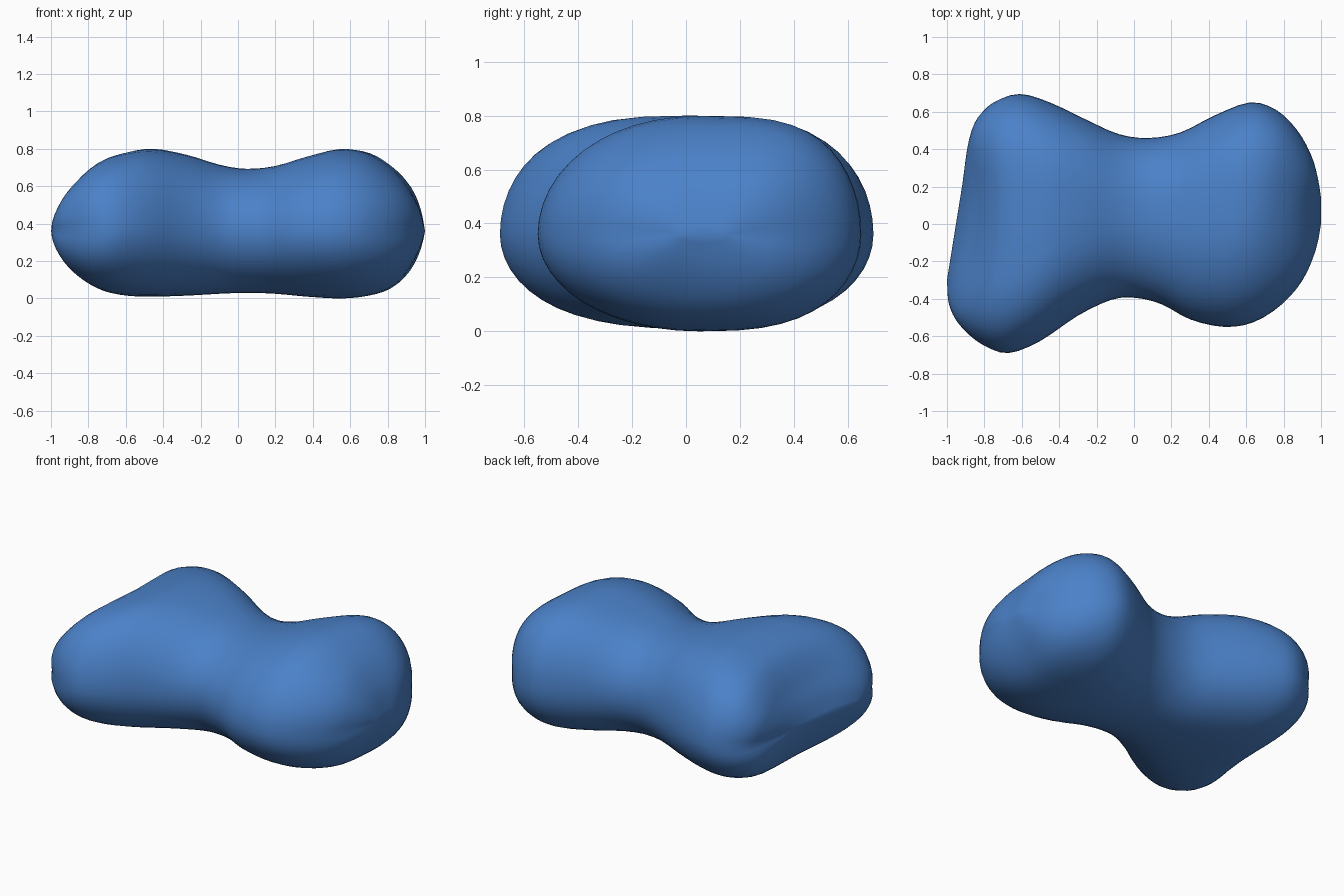
import bpy, bmesh, math

if "Cube" in bpy.data.objects:
    bpy.data.objects.remove(bpy.data.objects["Cube"])

# Slanted sections: front point x,y, back point x,y, bottom z, top z, front boxiness
SECTIONS = [
    (-1.00, -0.30, -0.91, 0.26, 0.36, 0.36, 2.6),
    (-0.99, -0.41, -0.885, 0.40, 0.265, 0.465, 3.2),
    (-0.96, -0.49, -0.86, 0.49, 0.18, 0.545, 3.6),
    (-0.90, -0.57, -0.82, 0.58, 0.10, 0.64, 3.7),
    (-0.80, -0.65, -0.74, 0.655, 0.04, 0.735, 3.6),
    (-0.67, -0.69, -0.61, 0.695, 0.015, 0.78, 3.3),
    (-0.50, -0.625, -0.45, 0.65, 0.01, 0.80, 3.0),
    (-0.30, -0.49, -0.25, 0.555, 0.015, 0.768, 2.6),
    (-0.12, -0.405, -0.08, 0.48, 0.025, 0.715, 2.2),
    (0.01, -0.395, 0.08, 0.46, 0.03, 0.693, 2.1),
    (0.15, -0.43, 0.25, 0.49, 0.025, 0.708, 2.1),
    (0.30, -0.51, 0.43, 0.58, 0.01, 0.757, 2.1),
    (0.48, -0.55, 0.62, 0.65, 0.0, 0.798, 2.1),
    (0.64, -0.525, 0.76, 0.61, 0.012, 0.78, 2.1),
    (0.79, -0.43, 0.865, 0.51, 0.05, 0.71, 2.2),
    (0.90, -0.30, 0.94, 0.38, 0.13, 0.615, 2.3),
    (0.97, -0.14, 0.98, 0.25, 0.24, 0.50, 2.3),
    (1.00, 0.0, 1.00, 0.14, 0.36, 0.36, 2.3),
]
SIDES, STEPS, MID_Z = 48, 3, 0.36


def clamp(v):
    return max(0.0, min(1.0, v))


def spline(a, b, c, d, t):
    return 0.5 * (2 * b + (c - a) * t + (2 * a - 5 * b + 4 * c - d) * t * t
                  + (3 * b - a - 3 * c + d) * t ** 3)


def make_ring(bm, s):
    fx, fy, bx, by, z0, z1, front_box = s
    mid = (fx + bx) / 2
    blend = clamp((z1 - z0) / 0.45)
    back_box = 3.5 - 1.2 * math.exp(-((mid - 0.05) / 0.28) ** 2)
    # Sink the middle of each end between its two corner knobs
    bow = blend * (0.10 * clamp((-0.3 - mid) / 0.45) - 0.04 * clamp((mid - 0.4) / 0.4))
    ring = []
    for i in range(SIDES):
        a = 2 * math.pi * i / SIDES
        c, h = math.cos(a), math.sin(a)
        # Boxier on top, rounder underneath, plain ellipse at the tips
        box = (back_box if c > 0 else front_box) - 2
        n = 2 + box * blend * (1 if h > 0 else 0.55)
        w = math.copysign(abs(c) ** (2 / n), c) if abs(c) > 1e-9 else 0.0
        k = 0.5 + 0.5 * w
        x = fx + (bx - fx) * k + bow * abs(h) * (0.6 - 1.2 * w * w)
        z = MID_Z + h * ((z1 - MID_Z) if h > 0 else (MID_Z - z0))
        ring.append(bm.verts.new((x, fy + (by - fy) * k, z)))
    return ring


# Smooth the sections and skin them into one body
last = len(SECTIONS) - 1
smooth = []
for i in range(last):
    p = [SECTIONS[min(max(i + o, 0), last)] for o in (-1, 0, 1, 2)]
    smooth += [[spline(*v, j / STEPS) for v in zip(*p)] for j in range(STEPS)]
smooth.append(SECTIONS[-1])

bm = bmesh.new()
rings = [make_ring(bm, s) for s in smooth]
for r0, r1 in zip(rings, rings[1:]):
    for i in range(SIDES):
        j = (i + 1) % SIDES
        bm.faces.new((r0[i], r0[j], r1[j], r1[i]))

# Close the two ends by welding their flattened rings
bmesh.ops.remove_doubles(bm, verts=rings[0] + rings[-1], dist=0.0005)
bmesh.ops.recalc_face_normals(bm, faces=bm.faces)
for f in bm.faces:
    f.smooth = True
mesh = bpy.data.meshes.new("body")
bm.to_mesh(mesh)
bm.free()
body = bpy.data.objects.new("body", mesh)
bpy.context.collection.objects.link(body)

# Blue surface
mat = bpy.data.materials.new("blue")
mat.diffuse_color = (0.07, 0.22, 0.58, 1)
mat.use_nodes = True
mat.node_tree.nodes["Principled BSDF"].inputs["Base Color"].default_value = mat.diffuse_color
mesh.materials.append(mat)
